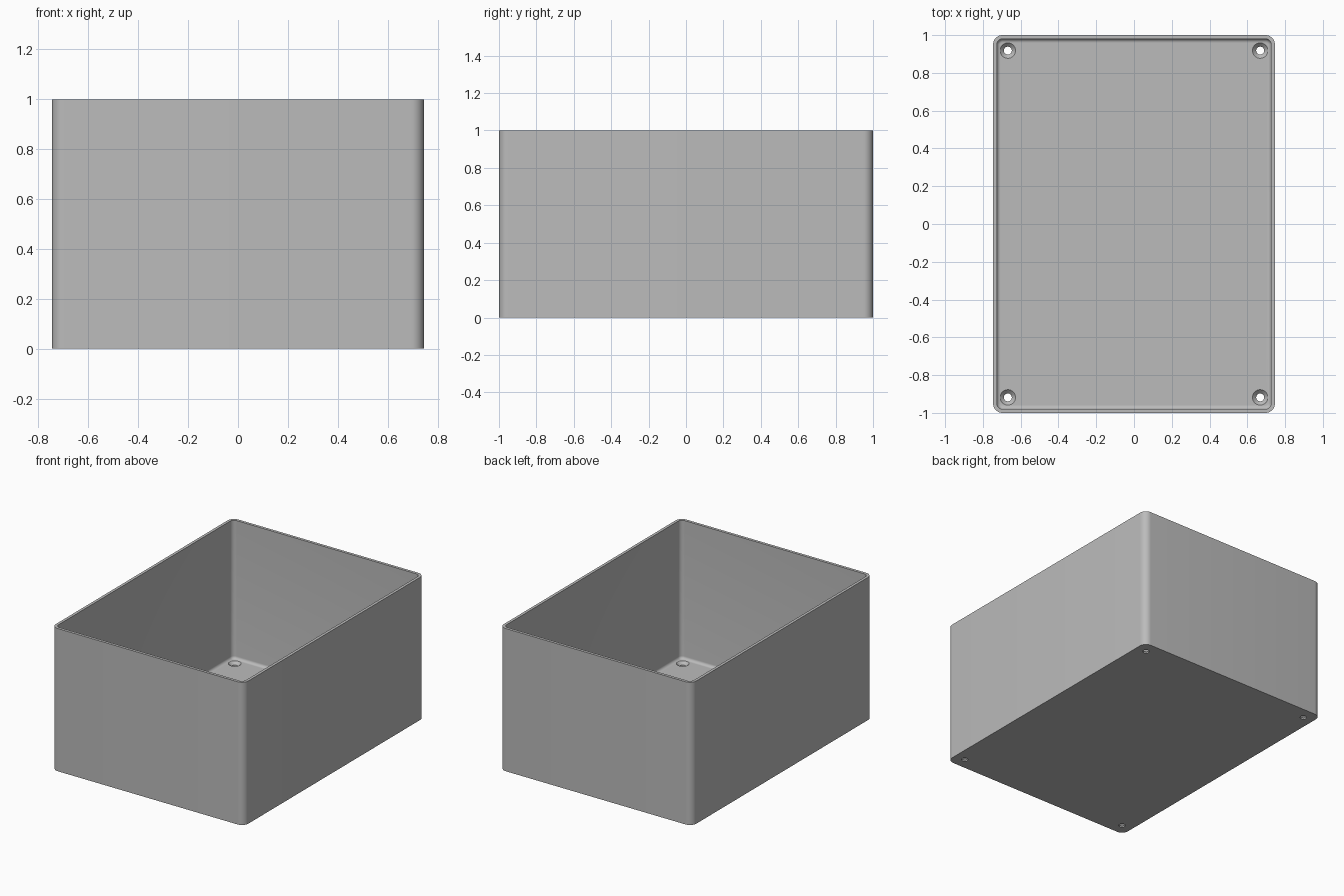
import bpy
import bmesh
from math import cos, sin, pi, radians

HALF_X, HALF_Y, HEIGHT = 0.746, 1.0, 1.0
CORNER, WALL, FLOOR, FILLET = 0.05, 0.02, 0.03, 0.02

cube = bpy.data.objects.get("Cube")
if cube:
    bpy.data.objects.remove(cube, do_unlink=True)

grey = bpy.data.materials.new("plain grey")
grey.use_nodes = True
colour = (0.5, 0.5, 0.5, 1)
grey.diffuse_color = colour
grey.node_tree.nodes["Principled BSDF"].inputs["Base Color"].default_value = colour


def rounded_loop(inset, z, steps=10):
    """Rounded rectangle, moved inward from the outer wall."""
    r = max(CORNER - inset, 0.008)
    points = []
    for quarter, (sx, sy) in enumerate([(1, 1), (-1, 1), (-1, -1), (1, -1)]):
        for i in range(steps + 1):
            a = (quarter + i / steps) * pi / 2
            points.append((sx * (HALF_X - inset - r) + r * cos(a),
                           sy * (HALF_Y - inset - r) + r * sin(a), z))
    return points


def circle_loop(x, y, r, z, sides=32):
    return [(x + r * cos(2 * pi * i / sides), y + r * sin(2 * pi * i / sides), z)
            for i in range(sides)]


def loft(name, loops):
    """Closed solid through a stack of loops, capped at both ends."""
    bm = bmesh.new()
    rings = [[bm.verts.new(p) for p in loop] for loop in loops]
    for a, b in zip(rings, rings[1:]):
        for i in range(len(a)):
            j = (i + 1) % len(a)
            bm.faces.new((a[i], a[j], b[j], b[i]))
    bm.faces.new(rings[0][::-1])
    bm.faces.new(rings[-1])
    bmesh.ops.recalc_face_normals(bm, faces=bm.faces)
    mesh = bpy.data.meshes.new(name)
    bm.to_mesh(mesh)
    bm.free()
    mesh.materials.append(grey)
    obj = bpy.data.objects.new(name, mesh)
    bpy.context.collection.objects.link(obj)
    return obj


# Open box: outer wall, rim, inner wall, filleted floor
profile = [(0, 0), (0, HEIGHT), (WALL, HEIGHT)]
for i in range(7):
    a = i / 6 * pi / 2
    profile.append((WALL + FILLET * (1 - cos(a)), FLOOR + FILLET * (1 - sin(a))))
box = loft("open_box", [rounded_loop(inset, z) for inset, z in profile])

# Countersunk screw holes in the floor corners
bpy.context.view_layer.objects.active = box
box.select_set(True)
for sx in (-1, 1):
    for sy in (-1, 1):
        hole = [(0.021, -0.1), (0.021, 0.01), (0.041, FLOOR), (0.041, 0.1)]
        cutter = loft("screw_hole_cutter",
                      [circle_loop(sx * 0.668, sy * 0.918, r, z) for r, z in hole])
        cutter.hide_render = True
        cut = box.modifiers.new("screw_hole", "BOOLEAN")
        cut.operation = "DIFFERENCE"
        cut.solver = "EXACT"
        cut.object = cutter
        bpy.ops.object.modifier_apply(modifier=cut.name)
        bpy.data.objects.remove(cutter, do_unlink=True)

bpy.ops.object.shade_smooth_by_angle(angle=radians(30))
